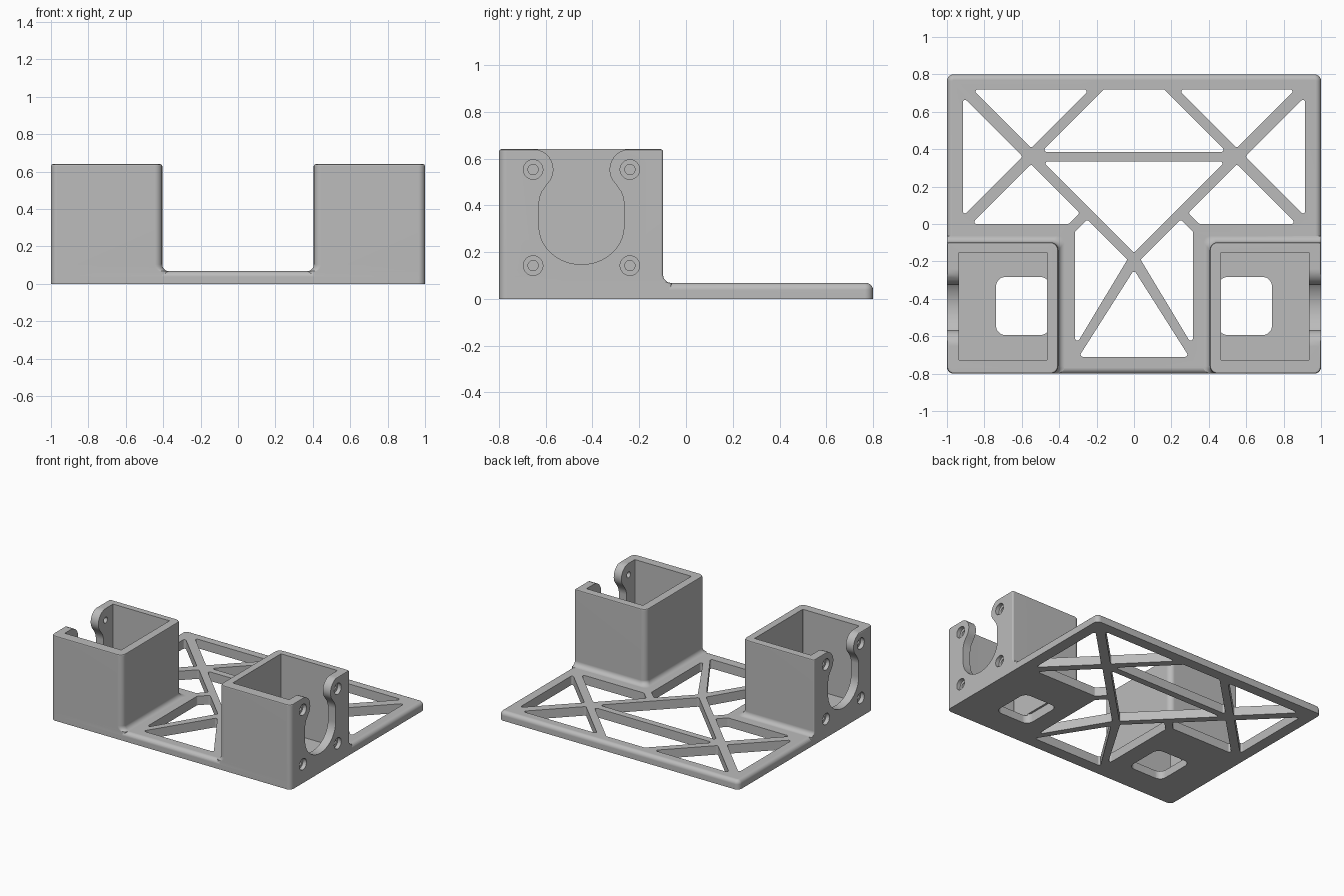
import bpy, bmesh, math
from mathutils import Vector

default = bpy.data.objects.get("Cube")
if default:
    bpy.data.objects.remove(default)

grey = bpy.data.materials.new("plain_grey")
grey.use_nodes = True
colour = (0.5, 0.5, 0.5, 1)
grey.diffuse_color = colour
grey.node_tree.nodes["Principled BSDF"].inputs["Base Color"].default_value = colour

THICK, HEIGHT, FLOOR = 0.068, 0.64, 0.06


def rounded(points, radii, steps=5):
    """Outline with every corner replaced by a tangent arc."""
    pts = [Vector(p) for p in points]
    if not isinstance(radii, (list, tuple)):
        radii = [radii] * len(pts)
    out = []
    for i, p in enumerate(pts):
        a = (pts[i - 1] - p).normalized()
        b = (pts[(i + 1) % len(pts)] - p).normalized()
        half = a.angle(b) / 2
        r = radii[i]
        centre = p + (a + b).normalized() * r / math.sin(half)
        start = p + a * r / math.tan(half) - centre
        end = p + b * r / math.tan(half) - centre
        sweep = start.angle_signed(end)
        for k in range(steps + 1):
            t = -sweep * k / steps
            c, s = math.cos(t), math.sin(t)
            out.append(centre + Vector((start.x * c - start.y * s, start.x * s + start.y * c)))
    return out


def rect(x0, x1, y0, y1, radii):
    return rounded([(x0, y0), (x1, y0), (x1, y1), (x0, y1)], radii)


def circle(u, v, r, n=24):
    return [(u + r * math.cos(math.tau * k / n), v + r * math.sin(math.tau * k / n)) for k in range(n)]


def loft(name, rings, axis="z", side=1):
    """Solid through a stack of (outline, height) rings along z or x."""
    bm = bmesh.new()
    loops = []
    for outline, h in rings:
        coords = [(u, v, h) if axis == "z" else (h, u, v) for u, v in outline]
        loops.append([bm.verts.new((x * side, y, z)) for x, y, z in coords])
    n = len(loops[0])
    for lo, hi in zip(loops, loops[1:]):
        for i in range(n):
            j = (i + 1) % n
            bm.faces.new((lo[i], lo[j], hi[j], hi[i]))
    bm.faces.new(loops[0][::-1])
    bm.faces.new(loops[-1])
    bmesh.ops.recalc_face_normals(bm, faces=bm.faces)
    mesh = bpy.data.meshes.new(name)
    bm.to_mesh(mesh)
    bm.free()
    mesh.materials.append(grey)
    obj = bpy.data.objects.new(name, mesh)
    bpy.context.collection.objects.link(obj)
    return obj


def combine(target, tool, operation="DIFFERENCE"):
    mod = target.modifiers.new("combine", "BOOLEAN")
    mod.operation, mod.solver, mod.object = operation, "EXACT", tool
    bpy.context.view_layer.objects.active = target
    bpy.ops.object.modifier_apply(modifier=mod.name)
    bpy.data.objects.remove(tool)


# Base plate with a rounded top edge
R = 0.03
rings = [(rect(-1, 1, -0.8, 0.8, R + 0.005), 0)]
for k in range(6):
    t = math.pi / 2 * k / 5
    d = R * (1 - math.cos(t))
    rings.append((rect(-1 + d, 1 - d, -0.8 + d, 0.8 - d, R + 0.005 - d), THICK - R + R * math.sin(t)))
bracket = loft("bracket", rings)

# Openings that leave the truss bars
centre_holes = [
    [(-0.16, 0.72), (0.16, 0.72), (0.495, 0.385), (-0.495, 0.385)],
    [(-0.49, 0.335), (0.49, 0.335), (0, -0.155)],
    [(0, -0.245), (0.295, -0.71), (-0.295, -0.71)],
]
side_holes = [
    [(0.236, 0.72), (0.864, 0.72), (0.55, 0.406)],
    [(0.915, 0.68), (0.915, 0.04), (0.595, 0.36)],
    [(0.55, 0.32), (0.87, 0), (0.35, 0), (0.29, 0.06)],
    [(0.315, -0.04), (0.25, 0.025), (0.035, -0.19), (0.315, -0.655)],
]
for points in centre_holes:
    combine(bracket, loft("opening", [(rounded(points, 0.012), -0.1), (rounded(points, 0.012), 0.2)]))
for points in side_holes:
    outline = rounded(points, 0.012)
    for side in (1, -1):
        combine(bracket, loft("opening", [(outline, -0.1), (outline, 0.2)], side=side))


def holder_ring(grow, z, trim=0):
    corners = [0.04, R + 0.005, 0.01, 0.04]
    return rect(0.405 - grow + trim, 1 - trim, -0.8 + trim, -0.098 + grow - trim, corners), z


# Half outline of the cable slot: bowl, waist and rounded ears
MID, EAR, TOP_SCREW, LOW_SCREW = -0.447, 0.207, 0.553, 0.142
half = []
for k in range(1, 11):
    t = math.pi / 2 * k / 10
    half.append((0.182 * math.sin(t), 0.31 - 0.163 * math.cos(t)))
half += [(0.182, 0.41), (0.178, 0.435), (0.168, 0.46)]
for k in range(11):
    t = math.radians(225 - 13.5 * k)
    half.append((EAR + 0.087 * math.cos(t), TOP_SCREW + 0.087 * math.sin(t)))
half.append((EAR, 0.75))
slot = [(MID, 0.147)] + [(MID + u, v) for u, v in half] + [(MID - u, v) for u, v in reversed(half)]

for side in (1, -1):
    # Motor holder block with a concave fillet at its foot
    F = 0.035
    rings = [holder_ring(F, 0), holder_ring(F, THICK)]
    for k in range(1, 6):
        t = math.pi / 2 * k / 5
        rings.append(holder_ring(F * (1 - math.sin(t)), THICK + F * (1 - math.cos(t))))
    rings += [holder_ring(0, HEIGHT - 0.01), holder_ring(0, HEIGHT - 0.003, 0.003), holder_ring(0, HEIGHT, 0.01)]
    combine(bracket, loft("holder", rings, side=side), "UNION")

    # Cavity and floor window
    pocket = rect(0.465, 0.936, -0.727, -0.152, 0.003)
    combine(bracket, loft("pocket", [(pocket, FLOOR), (pocket, 1)], side=side))
    window = rect(0.45, 0.738, -0.594, -0.283, 0.05)
    combine(bracket, loft("window", [(window, -0.1), (window, FLOOR + 0.01)], side=side))

    # Outer wall slot and countersunk screw holes
    combine(bracket, loft("slot", [(slot, 0.9), (slot, 1.1)], "x", side))
    for u in (MID - EAR, MID + EAR):
        for v in (TOP_SCREW, LOW_SCREW):
            small, large = circle(u, v, 0.022), circle(u, v, 0.042)
            combine(bracket, loft("screw_hole", [(small, 0.9), (small, 0.97), (large, 0.97), (large, 1.1)], "x", side))

# Smooth rounded edges, flat walls
bpy.ops.object.select_all(action="DESELECT")
bracket.select_set(True)
bpy.context.view_layer.objects.active = bracket
bpy.ops.object.shade_smooth_by_angle(angle=math.radians(35))
weighted = bracket.modifiers.new("weighted_normals", "WEIGHTED_NORMAL")
weighted.keep_sharp = True
